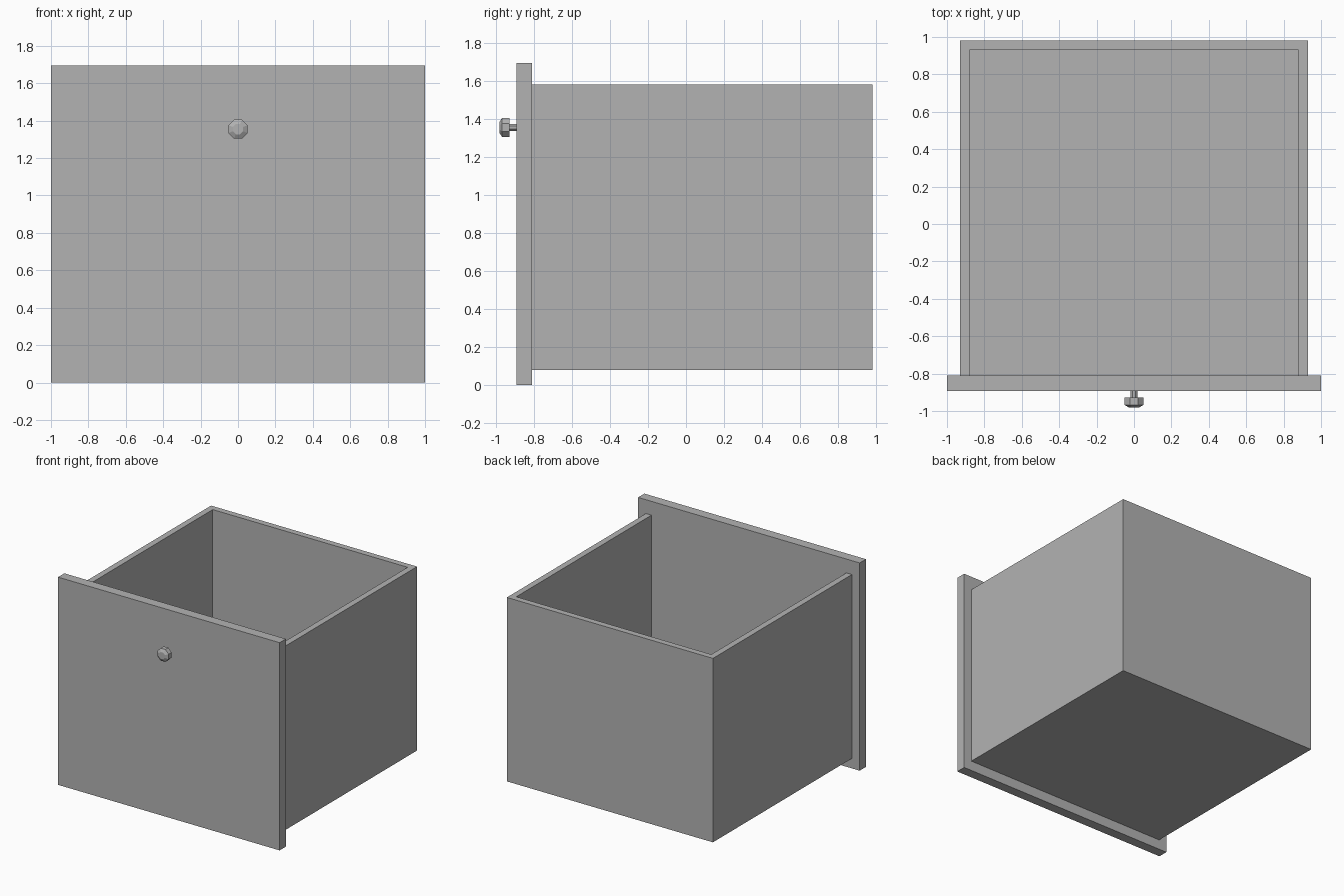
import bpy
import bmesh
import math

cube = bpy.data.objects.get("Cube")
if cube:
    bpy.data.objects.remove(cube, do_unlink=True)

grey = bpy.data.materials.new("plain grey")
grey.use_nodes = True
colour = (0.45, 0.45, 0.45, 1)
grey.diffuse_color = colour
grey.node_tree.nodes["Principled BSDF"].inputs["Base Color"].default_value = colour


def finish(bm, name):
    bmesh.ops.recalc_face_normals(bm, faces=bm.faces)
    mesh = bpy.data.meshes.new(name)
    bm.to_mesh(mesh)
    bm.free()
    mesh.materials.append(grey)
    obj = bpy.data.objects.new(name, mesh)
    bpy.context.collection.objects.link(obj)
    return obj


def box(name, low, high):
    bm = bmesh.new()
    bmesh.ops.create_cube(bm, size=1)
    for v in bm.verts:
        v.co = [(a + b) / 2 + c * (b - a) for a, b, c in zip(low, high, v.co)]
    return finish(bm, name)


def turned(name, profile, z, sides=8):
    """Faceted solid around the y axis from (radius, y) pairs."""
    bm = bmesh.new()
    rings = []
    for r, y in profile:
        angles = [(i + 0.5) * math.tau / sides for i in range(sides)]
        rings.append([bm.verts.new((r * math.cos(a), y, z + r * math.sin(a)))
                      for a in angles])
    for a, b in zip(rings, rings[1:]):
        for i in range(sides):
            j = (i + 1) % sides
            bm.faces.new((a[i], a[j], b[j], b[i]))
    bm.faces.new(rings[0])
    bm.faces.new(rings[-1])
    return finish(bm, name)


HALF, WALL = 0.93, 0.05
FRONT, BACK = -0.811, 0.981
BOTTOM, TOP = 0.081, 1.582

# Drawer front
box("front_panel", (-1, -0.892, 0), (1, FRONT, 1.695))

# Open tray behind the front: one U-shaped wall and a floor
inner = HALF - WALL
outline = [(-HALF, FRONT), (-HALF, BACK), (HALF, BACK), (HALF, FRONT),
           (inner, FRONT), (inner, BACK - WALL), (-inner, BACK - WALL), (-inner, FRONT)]
bm = bmesh.new()
base = bm.faces.new([bm.verts.new((x, y, BOTTOM)) for x, y in outline])
grown = bmesh.ops.extrude_face_region(bm, geom=[base])["geom"]
bmesh.ops.translate(bm, vec=(0, 0, TOP - BOTTOM),
                    verts=[g for g in grown if isinstance(g, bmesh.types.BMVert)])
finish(bm, "tray_walls")
box("tray_floor", (-inner, FRONT, BOTTOM), (inner, BACK - WALL, BOTTOM + WALL))

# Pull knob with a short stem
KNOB_Z = 1.355
turned("knob_stem", [(0.019, -0.892), (0.019, -0.93)], KNOB_Z)
turned("knob_head", [(0.055, -0.928), (0.055, -0.967), (0.03, -0.981)], KNOB_Z)
